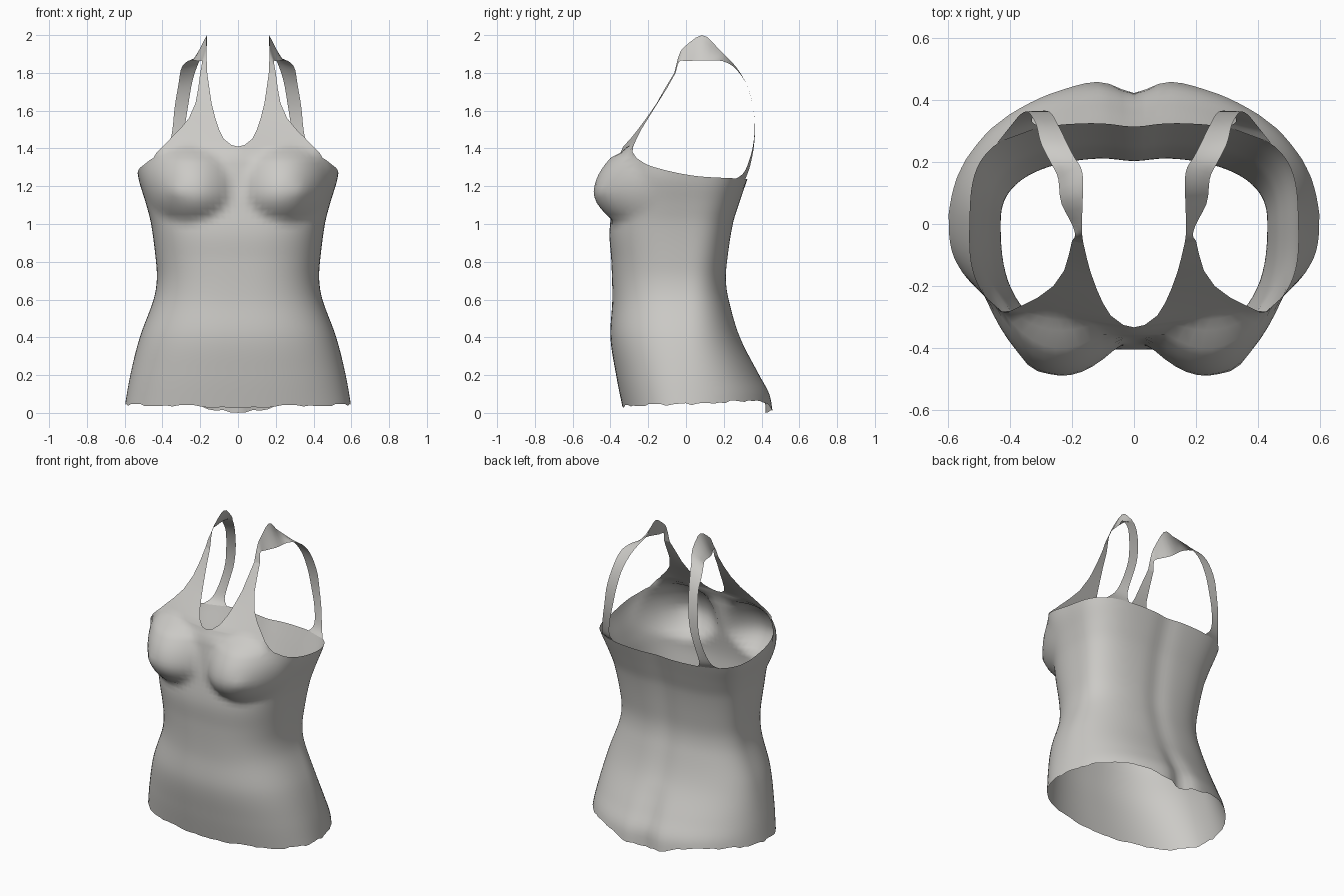
import bpy, bmesh, random
from math import cos, sin, radians, exp

random.seed(4)
if "Cube" in bpy.data.objects:
    bpy.data.objects.remove(bpy.data.objects["Cube"])

fabric = bpy.data.materials.new("pale grey fabric")
fabric.use_nodes = True
COLOUR = (0.6, 0.59, 0.565, 1)
fabric.diffuse_color = COLOUR
fabric.node_tree.nodes["Principled BSDF"].inputs["Base Color"].default_value = COLOUR


def curve(points, t):
    """Smooth interpolation through (position, value) pairs."""
    if t <= points[0][0]:
        return points[0][1]
    if t >= points[-1][0]:
        return points[-1][1]
    k = next(i for i in range(len(points) - 1) if t <= points[i + 1][0])

    def slope(i):
        a, b = points[max(i - 1, 0)], points[min(i + 1, len(points) - 1)]
        return (b[1] - a[1]) / (b[0] - a[0])
    (x0, y0), (x1, y1) = points[k], points[k + 1]
    h, s = x1 - x0, (t - x0) / (x1 - x0)
    return ((1 + 2 * s) * (1 - s) ** 2 * y0 + s * s * (3 - 2 * s) * y1
            + h * s * (1 - s) ** 2 * slope(k) + h * s * s * (s - 1) * slope(k + 1))


# Torso outlines by height, and edge heights by angle round the body
WIDTH = [(0, .605), (.2, .57), (.4, .52), (.6, .447), (.7, .43), (.8, .434),
         (1, .46), (1.1, .485), (1.26, .53), (1.4, .53)]
FRONT = [(0, .33), (.2, .37), (.4, .4), (.6, .39), (.8, .395), (.95, .405),
         (1.1, .39), (1.25, .37), (1.35, .355)]
BACK = [(0, .47), (.1, .45), (.2, .395), (.4, .29), (.6, .23), (.7, .215),
        (.8, .22), (1, .25), (1.1, .28), (1.24, .327)]
TOP = [(-41, 1.35), (-30, 1.31), (0, 1.262), (30, 1.245), (90, 1.235)]
HEM = [(-90, .03), (-40, .04), (0, .045), (40, .06), (65, .05), (78, .015), (90, .006)]


def bust(x, z):
    """Forward swell of the chest."""
    rz = .24 if z > 1.18 else .17
    d = 1 - ((x - .265) / .23) ** 2 - ((z - 1.18) / rz) ** 2
    tip = .012 * exp(-((x - .33) ** 2 + (z - 1.175) ** 2) / .0012)
    return .125 * max(d, 0) ** 1.1 + tip


def torso_point(deg, z):
    c, s = max(cos(radians(deg)), 0), sin(radians(deg))
    if abs(deg) == 90:
        c = 0
    if s < 0:
        n = curve([(0, 2.3), (.7, 2.6), (1.3, 3)], z)
    else:
        n = curve([(0, 2.1), (.6, 2.4), (1.24, 3.4)], z)
    k = (c ** n + abs(s) ** n) ** (-1 / n)
    x = curve(WIDTH, z) * c * k
    if s < 0:
        y = curve(FRONT, z) * s * k - bust(x, z) * min(1, -s * 2)
    else:
        y = curve(BACK, z) * s * k
        groove = .012 + .036 * max(0, 1 - z / .35)
        y -= groove * exp(-(x / .07) ** 2)
    return x, y, z


def bridge(bm, low, high):
    for i in range(min(len(low), len(high)) - 1):
        bm.faces.new((low[i], low[i + 1], high[i + 1], high[i]))


def ribbon_row(bm, pair, cols):
    """Row of vertices from an inner to an outer edge point."""
    row = []
    for i in range(cols + 1):
        u = i / cols
        x, y, z = [a + (b - a) * u for a, b in zip(pair[:3], pair[3:])]
        row.append(bm.verts.new((x, y - (bust(x, z) if z < 1.45 and y < 0 else 0), z)))
    return row


def finish(bm, name):
    """Turn a left half into a mirrored, smooth object."""
    mesh = bpy.data.meshes.new(name)
    bm.to_mesh(mesh)
    bm.free()
    mesh.materials.append(fabric)
    ob = bpy.data.objects.new(name, mesh)
    bpy.context.collection.objects.link(ob)
    mod = ob.modifiers.new("mirror", 'MIRROR')
    mod.use_clip = True
    mod.merge_threshold = .0005
    mesh.shade_smooth()
    return ob


# Torso: angle columns from front centre round to back centre
COLS, ROWS, YOKE = 48, 44, 13
bm = bmesh.new()
angles = [-90 + 180 * i / COLS for i in range(COLS + 1)]
hems = [curve(HEM, a) + random.uniform(-.006, .008) for a in angles]
below = None
for j in range(ROWS + 1):
    row = []
    for a, hem in zip(angles, hems):
        z = hem + (curve(TOP, a) - hem) * j / ROWS
        row.append(bm.verts.new(torso_point(a, z)))
    if below:
        bridge(bm, below, row)
    below = row

# Front yoke: narrows from the chest into the strap, round the neckline
yoke = [(1.38, 0, .43, -.345, -.283), (1.41, 0, .40, -.333, -.28),
        (1.418, .035, .39, -.325, -.276), (1.45, .075, .36, -.295, -.262),
        (1.5, .1, .31, -.255, -.237), (1.56, .12, .26, -.21, -.2),
        (1.64, .14, .225, -.155, -.15), (1.72, .152, .21, -.11, -.1),
        (1.8, .163, .2, -.062, -.055)]
below = below[:YOKE + 1]
for z, xin, xout, yin, yout in yoke:
    row = ribbon_row(bm, (xin, yin, z, xout, yout, z), YOKE)
    bridge(bm, below, row)
    below = row
finish(bm, "top_body")

# Shoulder straps: inner and outer edge points from front to back
strap = [(.163, -.062, 1.8, .2, -.055, 1.8), (.167, -.035, 1.9, .19, -.036, 1.86),
         (.168, 0, 1.945, .2, 0, 1.863), (.165, .09, 2, .235, .07, 1.865),
         (.167, .17, 1.93, .245, .15, 1.865), (.195, .22, 1.88, .27, .2, 1.86),
         (.22, .27, 1.825, .3, .26, 1.825), (.245, .32, 1.74, .315, .32, 1.74),
         (.265, .355, 1.62, .335, .355, 1.62), (.285, .365, 1.5, .347, .363, 1.5),
         (.31, .358, 1.4, .367, .352, 1.4), (.328, .34, 1.31, .39, .325, 1.31),
         (.325, .325, 1.265, .41, .3, 1.265), (.3, .313, 1.236, .44, .262, 1.238)]
bm = bmesh.new()
below = None
STEPS = 40
for j in range(STEPS + 1):
    t = j * (len(strap) - 1) / STEPS
    pair = [curve([(i, p[k]) for i, p in enumerate(strap)], t) for k in range(6)]
    row = ribbon_row(bm, pair, 4)
    if below:
        bridge(bm, below, row)
    below = row
finish(bm, "shoulder_straps")
